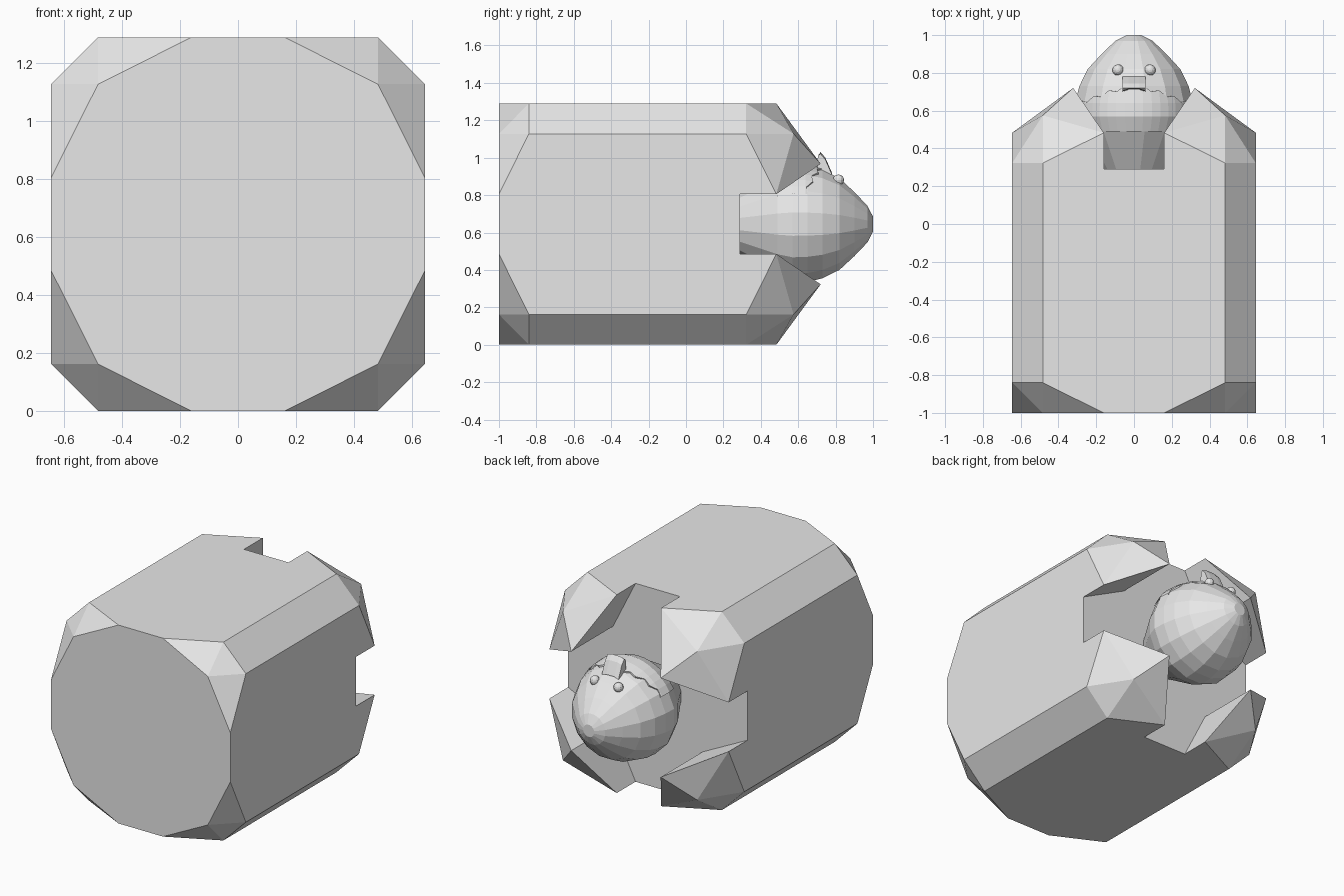
import bpy, bmesh, math
from mathutils import Vector

if "Cube" in bpy.data.objects:
    bpy.data.objects.remove(bpy.data.objects["Cube"])

ZC = 0.645  # height of the long axis
grey = bpy.data.materials.new("light_grey")
grey.diffuse_color = (0.8, 0.8, 0.8, 1)
grey.use_nodes = True
grey.node_tree.nodes["Principled BSDF"].inputs["Base Color"].default_value = grey.diffuse_color


def make(name, verts, faces):
    bm = bmesh.new()
    vs = [bm.verts.new(v) for v in verts]
    for f in faces:
        bm.faces.new([vs[i] for i in f])
    bmesh.ops.recalc_face_normals(bm, faces=bm.faces)
    me = bpy.data.meshes.new(name)
    bm.to_mesh(me)
    bm.free()
    ob = bpy.data.objects.new(name, me)
    bpy.context.collection.objects.link(ob)
    me.materials.append(grey)
    return ob


# Casing: one quarter, mirrored left-right and up-down
H, M, S, T = 0.645, 0.483, 0.16, 0.322
P = {
    "O": (0, -1, 0), "T0": (0, -1, H), "S0": (H, -1, 0),
    "a": (S, -1, H), "e": (M, -1, M), "d": (H, -1, S),
    "b": (M, -0.84, H), "c": (H, -0.84, M),
    "A": (S, M, H), "B": (M, T, H), "C": (H, T, M), "D": (H, M, S),
    "E": (M, 0.575, M), "F": (T, 0.72, T),
    "A1": (S, 0.29, H), "F1": (T, 0.29, T), "D1": (H, 0.29, S),
    "T1": (0, 0.29, H), "S1": (H, 0.29, 0), "O1": (0, 0.29, 0),
}
names = list(P)
quarter = ["O T0 a e d S0", "a b e", "b c e", "c d e",          # front end
           "b c C B", "T0 a b B A A1 T1", "S0 d c C D D1 S1",   # long sides
           "A B E", "B C E", "C D E", "A E F", "D F E",         # rear claw
           "A F F1 A1", "D D1 F1 F", "O1 T1 A1 F1 D1 S1"]       # socket
casing = make("casing", list(P.values()),
              [[names.index(n) for n in f.split()] for f in quarter])
casing.location.z = ZC
mirror = casing.modifiers.new("mirror", 'MIRROR')
mirror.use_axis = (True, False, True)
mirror.use_clip = True

# Head: faceted egg lying along y, its face turned up
PROFILE = [(0.29, 0.17), (0.49, 0.29), (0.57, 0.32), (0.65, 0.315), (0.73, 0.295),
           (0.82, 0.25), (0.90, 0.175), (0.97, 0.10), (1.0, 0.04)]
N = 16


def ring_point(y, r, ang):
    return (r * math.sin(ang), y, ZC + r * math.cos(ang))


verts = [ring_point(y, r, 2 * math.pi * (k + 0.5) / N) for y, r in PROFILE for k in range(N)]
faces = [[i * N + k, i * N + (k + 1) % N, (i + 1) * N + (k + 1) % N, (i + 1) * N + k]
         for i in range(len(PROFILE) - 1) for k in range(N)]
faces += [list(range(N)), list(range((len(PROFILE) - 1) * N, len(PROFILE) * N))]
make("head", verts, faces)

# Chin cover: thin shell with a jagged upper edge
K = 14
rows = []
for j in range(K + 1):
    ang = math.radians(-60 + 120 * j / K)
    edge = 0.75 - 0.10 * abs(j / K - 0.5) * 2 - (0.02 if j % 2 else 0)
    rows += [ring_point(0.49, 0.295, ang), ring_point(0.57, 0.325, ang),
             ring_point(0.64, 0.321, ang),
             ring_point(edge, 0.32 - (edge - 0.64) * 0.2, ang),
             ring_point(edge, 0.30 - (edge - 0.64) * 0.25, ang)]
make("chin_cover", rows, [[j * 5 + i, j * 5 + i + 1, j * 5 + i + 6, j * 5 + i + 5]
                          for j in range(K) for i in range(4)])

# Beak: tapered ridge, forked at its lower edge
outline = [(0.70, 0.92), (0.705, 1.02), (0.72, 1.03), (0.745, 1.0), (0.78, 0.92)]
beak = []
for x, lift in ((-0.06, -0.01), (-0.03, 0), (0.03, 0), (0.06, -0.01)):
    beak += [(x, y + (0.01 if abs(x) < 0.05 and y < 0.71 else 0), z + lift) for y, z in outline]
beak_faces = [[j * 5 + i, j * 5 + (i + 1) % 5, j * 5 + 5 + (i + 1) % 5, j * 5 + 5 + i]
              for j in range(3) for i in range(5)]
make("beak", beak, beak_faces + [list(range(5)), list(range(15, 20))])

# Eyes
for side, x in (("left", -0.085), ("right", 0.085)):
    bpy.ops.mesh.primitive_uv_sphere_add(segments=12, ring_count=8, radius=0.03,
                                         location=(x, 0.815, ZC + 0.235))
    eye = bpy.context.object
    eye.name = side + "_eye"
    eye.data.materials.append(grey)
